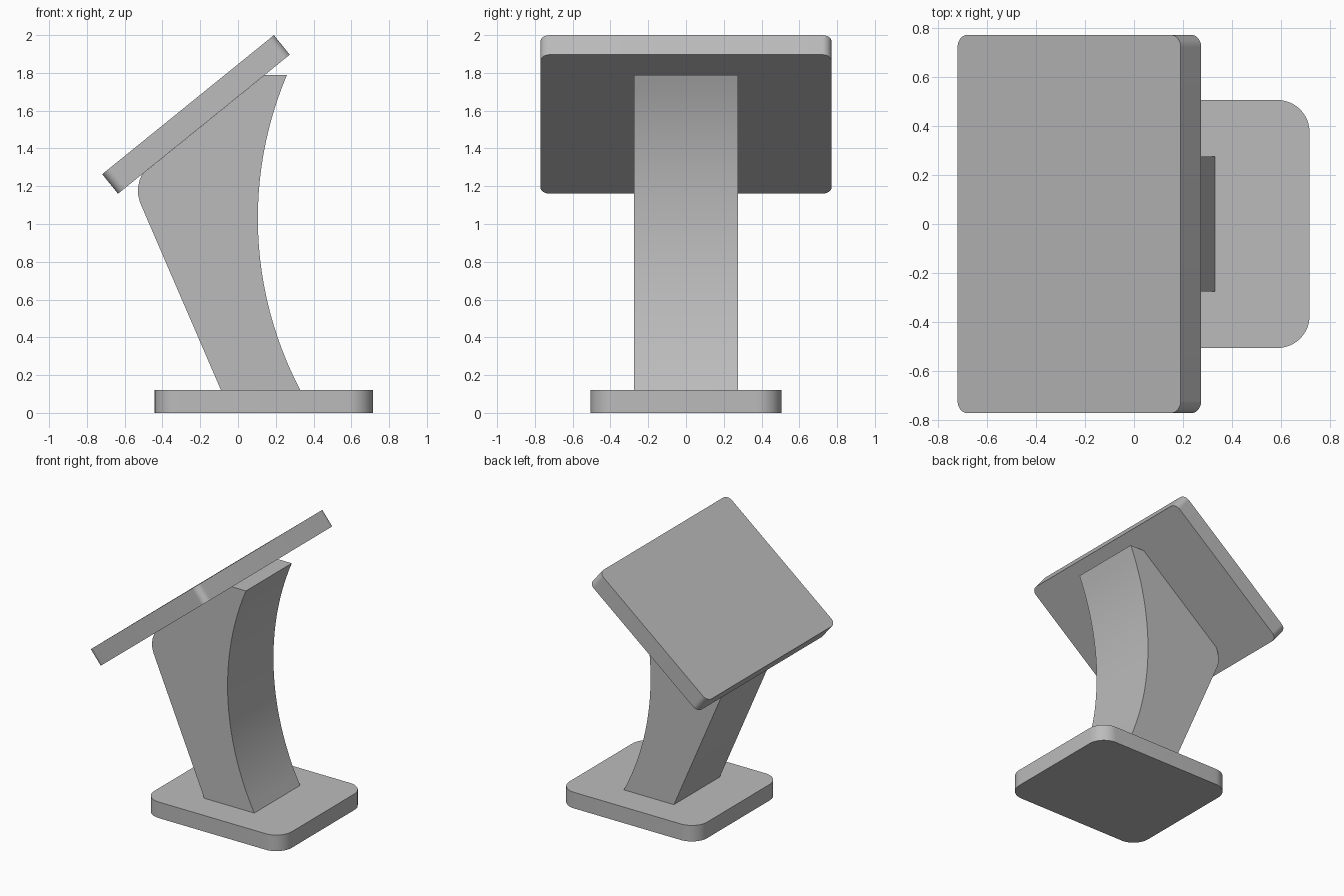
import bpy, bmesh
from math import sin, cos, pi, sqrt, atan2, radians
from mathutils import Matrix, Vector

cube = bpy.data.objects.get("Cube")
if cube:
    bpy.data.objects.remove(cube, do_unlink=True)

GREY = (0.5, 0.5, 0.5, 1.0)
mat = bpy.data.materials.new("plain grey")
mat.use_nodes = True
mat.diffuse_color = GREY
mat.node_tree.nodes["Principled BSDF"].inputs["Base Color"].default_value = GREY


def rounded_rect(hx, hy, r, steps=12):
    """Counter-clockwise outline of a rectangle with round corners."""
    pts = []
    for k, (sx, sy) in enumerate([(1, 1), (-1, 1), (-1, -1), (1, -1)]):
        for i in range(steps + 1):
            a = (k + i / steps) * pi / 2
            pts.append((sx * (hx - r) + r * cos(a), sy * (hy - r) + r * sin(a)))
    return pts


def prism(name, outline, thickness, matrix):
    """Extrude a flat outline symmetrically along its local z, then place it."""
    bm = bmesh.new()
    face = bm.faces.new([bm.verts.new((x, y, -thickness / 2)) for x, y in outline])
    ext = bmesh.ops.extrude_face_region(bm, geom=[face])
    top = [v for v in ext["geom"] if isinstance(v, bmesh.types.BMVert)]
    bmesh.ops.translate(bm, verts=top, vec=(0, 0, thickness))
    bmesh.ops.recalc_face_normals(bm, faces=bm.faces)
    mesh = bpy.data.meshes.new(name)
    bm.to_mesh(mesh)
    bm.free()
    mesh.materials.append(mat)
    obj = bpy.data.objects.new(name, mesh)
    bpy.context.collection.objects.link(obj)
    obj.matrix_world = matrix
    bpy.ops.object.select_all(action="DESELECT")
    obj.select_set(True)
    bpy.context.view_layer.objects.active = obj
    bpy.ops.object.shade_smooth_by_angle(angle=radians(20))
    return obj


# Foot: rounded slab on the ground
prism("base", rounded_rect(0.578, 0.505, 0.13), 0.122,
      Matrix.Translation((0.137, 0, 0.061)))

# Neck: side profile with a concave arc on the +x side
arc_x, arc_z, arc_r = 2.055, 1.03, 1.95
low, high = 0.12, 1.79
profile = [(-0.09, low)]
for i in range(25):
    z = low + (high - low) * i / 24
    profile.append((arc_x - sqrt(arc_r ** 2 - (z - arc_z) ** 2), z))
profile += [(0.143, high), (-0.508, 1.263), (-0.522, 1.23), (-0.53, 1.19),
            (-0.528, 1.15), (-0.518, 1.112)]
prism("neck", profile, 0.55, Matrix.Rotation(pi / 2, 4, "X"))

# Screen: rounded slab tilted to face up and to -x
lower, upper = Vector((-0.677, 0, 1.212)), Vector((0.232, 0, 1.948))
along = upper - lower
tilt = atan2(along.z, along.x)
prism("screen", rounded_rect(along.length / 2, 0.77, 0.05), 0.133,
      Matrix.Translation((lower + upper) / 2) @ Matrix.Rotation(-tilt, 4, "Y"))
